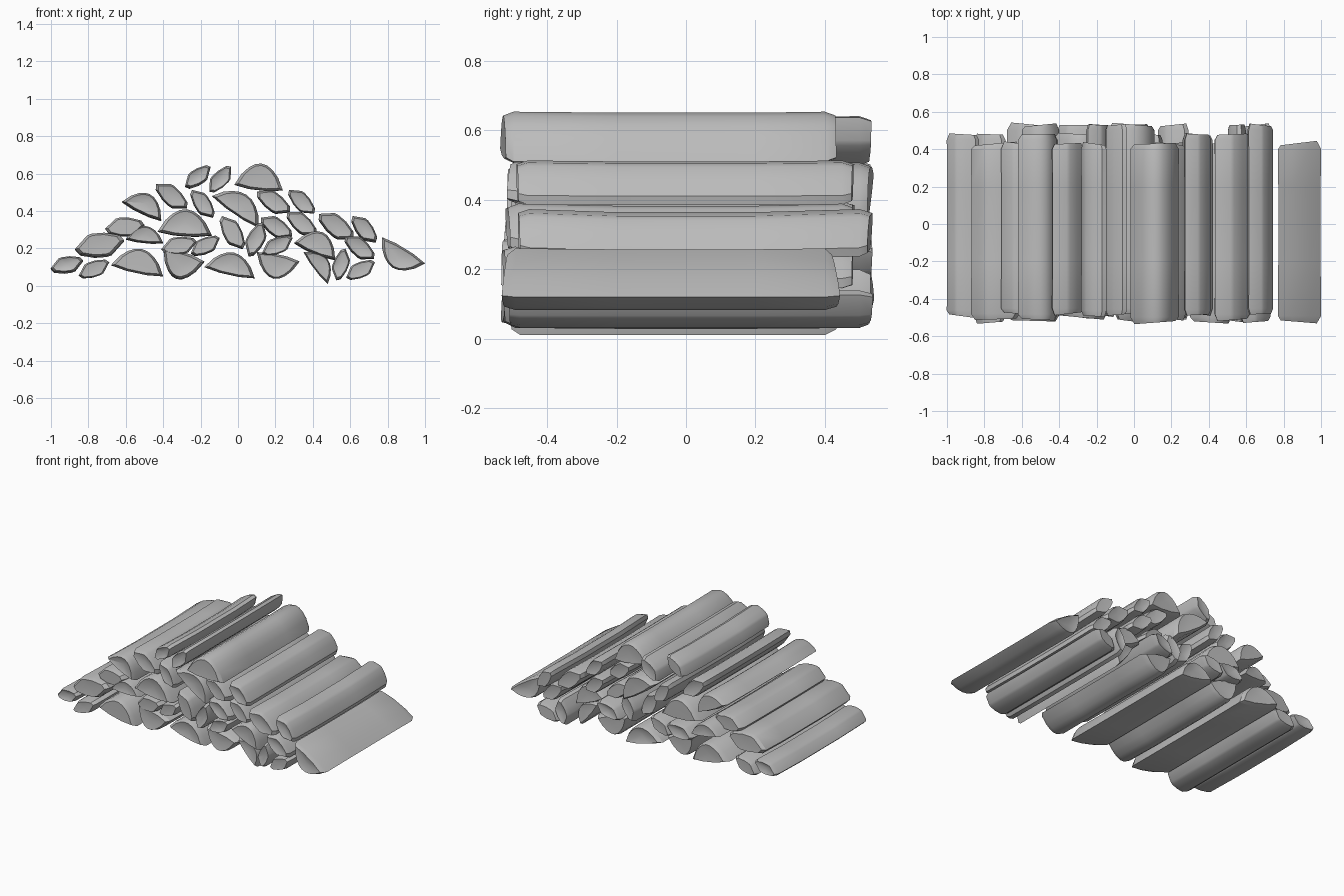
import bpy
import bmesh
import random
from math import pi, sin
from mathutils import Vector

random.seed(4)

default_cube = bpy.data.objects.get("Cube")
if default_cube:
    bpy.data.objects.remove(default_cube, do_unlink=True)

# Single weathered grey for all the wood
wood = bpy.data.materials.new("wood_grey")
wood.use_nodes = True
wood_colour = (0.5, 0.5, 0.5, 1)
wood.diffuse_color = wood_colour
wood.node_tree.nodes["Principled BSDF"].inputs["Base Color"].default_value = wood_colour

# Cross-sections as (fraction along the chord, share of the bulge).
# The half round is an arc over a slightly hollow split face; the wedge is
# one curved corner repeated with a half turn on the other side.
ARC_STEPS = 8
HALF_ROUND = [(i / ARC_STEPS, sin(pi * i / ARC_STEPS) ** .75) for i in range(ARC_STEPS)]
HALF_ROUND += [(1, 0), (.7, -.1), (.3, -.1)]
CORNER = [(0, .1), (.3, .95), (.4, 1), (.65, .85), (.93, .4)]
WEDGE = CORNER + [(1 - t, -k) for t, k in CORNER]

# Half round logs: chord start x, z, chord end x, z, bulge height
half_logs = [
    (-.68, .11, -.4, .05, .12),
    (-.18, .13, -.4, .2, .13),
    (1, .12, .77, .26, .11),
    (-.18, .1, .09, .04, .11),
    (.33, .13, .1, .18, .12),
    (.35, .18, .48, .01, .08),
    (-.6, .25, -.4, .23, .08),
    (-.43, .29, -.14, .27, .13),
    (.3, .23, .52, .14, .11),
    (-.14, .48, .11, .31, .11),
    (-.62, .45, -.41, .35, .1),
    (-.02, .54, .24, .51, .13),
]

# Split logs: chord start x, z, chord end x, z
split_logs = [
    (.53, .03, .57, .2),
    (-1, .09, -.83, .14),
    (-.87, .19, -.61, .25),
    (.58, .04, .73, .13),
    (-.85, .05, -.69, .13),
    (-.71, .3, -.5, .33),
    (-.41, .19, -.22, .24),
    (.57, .26, .73, .15),
    (-.09, .37, .03, .2),
    (-.25, .17, -.1, .26),
    (.06, .16, .13, .34),
    (-.44, .54, -.27, .42),
    (.13, .17, .29, .26),
    (.43, .38, .62, .26),
    (.12, .36, .29, .27),
    (.61, .37, .74, .24),
    (.26, .39, .42, .28),
    (-.28, .53, -.15, .64),
    (-.15, .5, -.04, .64),
    (.27, .51, .41, .39),
    (.1, .5, .28, .4),
    (-.25, .51, -.13, .37),
]


def build_log(name, section, chord_ends, bulge, back):
    """Loft one log along y, with softened rims and chipped ends."""
    ax, az, bx, bz = chord_ends
    start, end = Vector((ax, 0, az)), Vector((bx, 0, bz))
    chord = end - start
    normal = Vector((-chord.z, 0, chord.x)).normalized()
    outline = [start + chord * t + normal * k * bulge for t, k in section]
    centre = sum(outline, Vector()) / len(outline)
    front = random.uniform(-.53, -.48)

    # Stations along the log: y, section scale, downward bow
    rim = .03
    bow = random.uniform(0, .008)
    stations = [(front, .84, 0), (front + rim, 1, 0), (-.2, .985, bow),
                (.2, .985, bow), (back - rim, 1, 0), (back, .84, 0)]
    bm = bmesh.new()
    rings = []
    for y, scale, sag in stations:
        slant = random.uniform(-.12, .12) if scale < .9 else 0
        ring = []
        for p in outline:
            q = centre + (p - centre) * scale
            q.y = y + slant * (p.x - centre.x)
            q.z -= sag
            ring.append(bm.verts.new(q))
        rings.append(ring)
    count = len(outline)
    for a, b in zip(rings, rings[1:]):
        for i in range(count):
            j = (i + 1) % count
            bm.faces.new((a[i], a[j], b[j], b[i]))

    # Slightly hollow, faceted cut ends
    for ring, y, inward in ((rings[0], front, 1), (rings[-1], back, -1)):
        tip = centre.copy()
        tip.y = y + inward * random.uniform(0, .02)
        hub = bm.verts.new(tip)
        for i in range(count):
            bm.faces.new((ring[i], ring[(i + 1) % count], hub))
    bmesh.ops.recalc_face_normals(bm, faces=bm.faces)

    mesh = bpy.data.meshes.new(name)
    bm.to_mesh(mesh)
    bm.free()
    mesh.materials.append(wood)
    log = bpy.data.objects.new(name, mesh)
    bpy.context.collection.objects.link(log)
    return log


# Staggered back ends repeat through the stack
back_ends = (.53, .48, .43)
logs = []
for i, (*chord_ends, bulge) in enumerate(half_logs):
    logs.append(build_log(f"half_log_{i + 1}", HALF_ROUND, chord_ends, bulge,
                          back_ends[i % len(back_ends)]))
for i, chord_ends in enumerate(split_logs):
    ax, az, bx, bz = chord_ends
    bulge = .25 * Vector((bx - ax, bz - az)).length
    logs.append(build_log(f"split_log_{i + 1}", WEDGE, chord_ends, bulge,
                          back_ends[i % len(back_ends)]))

# Smooth bark, crisp split edges
bpy.ops.object.select_all(action="DESELECT")
for log in logs:
    log.select_set(True)
bpy.context.view_layer.objects.active = logs[0]
bpy.ops.object.shade_smooth_by_angle(angle=.5)
